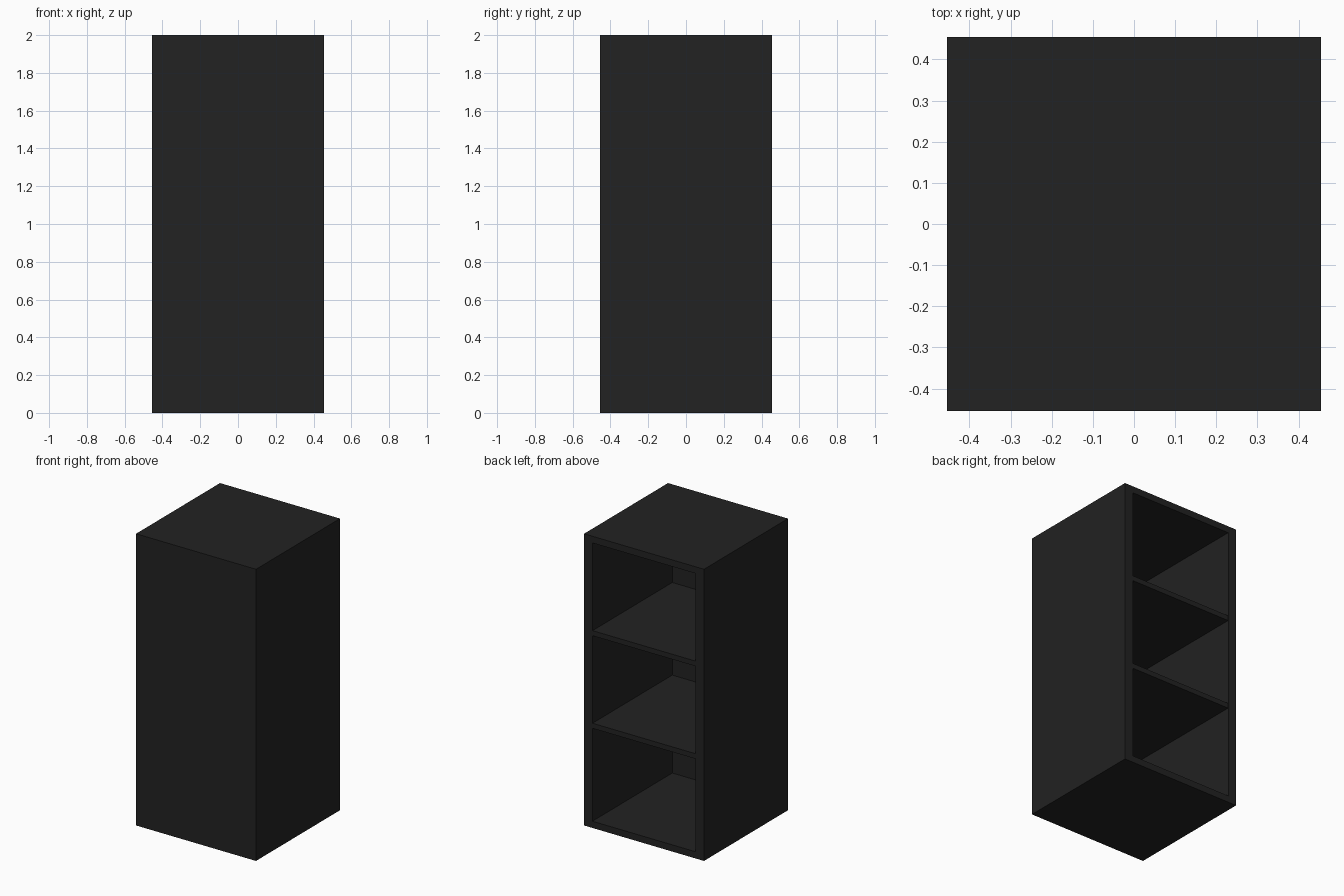
import bpy

if "Cube" in bpy.data.objects:
    bpy.data.objects.remove(bpy.data.objects["Cube"])

W, H = 0.91, 2.0          # footprint and height
SIDE, CAP, FRONT = 0.064, 0.046, 0.045
SHELF = 0.035

black = bpy.data.materials.new("matte black")
black.diffuse_color = (0.016, 0.016, 0.016, 1)
black.use_nodes = True
black.node_tree.nodes["Principled BSDF"].inputs["Base Color"].default_value = black.diffuse_color


def box(name, lo, hi):
    """Axis-aligned box between two corners."""
    bpy.ops.mesh.primitive_cube_add(size=1, location=[(a + b) / 2 for a, b in zip(lo, hi)])
    ob = bpy.context.object
    ob.scale = [b - a for a, b in zip(lo, hi)]
    bpy.ops.object.transform_apply(location=False, rotation=False, scale=True)
    ob.name = name
    ob.data.materials.append(black)
    return ob


h = W / 2
inner = h - SIDE

# Cabinet body, hollowed out from the back
body = box("cabinet_body", (-h, -h, 0), (h, h, H))
cutter = box("cavity_cutter", (-inner, -h + FRONT, CAP), (inner, h + 0.1, H - CAP))
mod = body.modifiers.new("cavity", 'BOOLEAN')
mod.object = cutter
mod.operation = 'DIFFERENCE'
mod.solver = 'EXACT'
bpy.context.view_layer.objects.active = body
bpy.ops.object.modifier_apply(modifier=mod.name)
bpy.data.objects.remove(cutter)

# Two shelves inside, flush with the open back
for name, z in (("lower_shelf", 0.7), ("upper_shelf", 1.335)):
    box(name, (-inner, -h + FRONT, z - SHELF / 2), (inner, h - 0.001, z + SHELF / 2))
